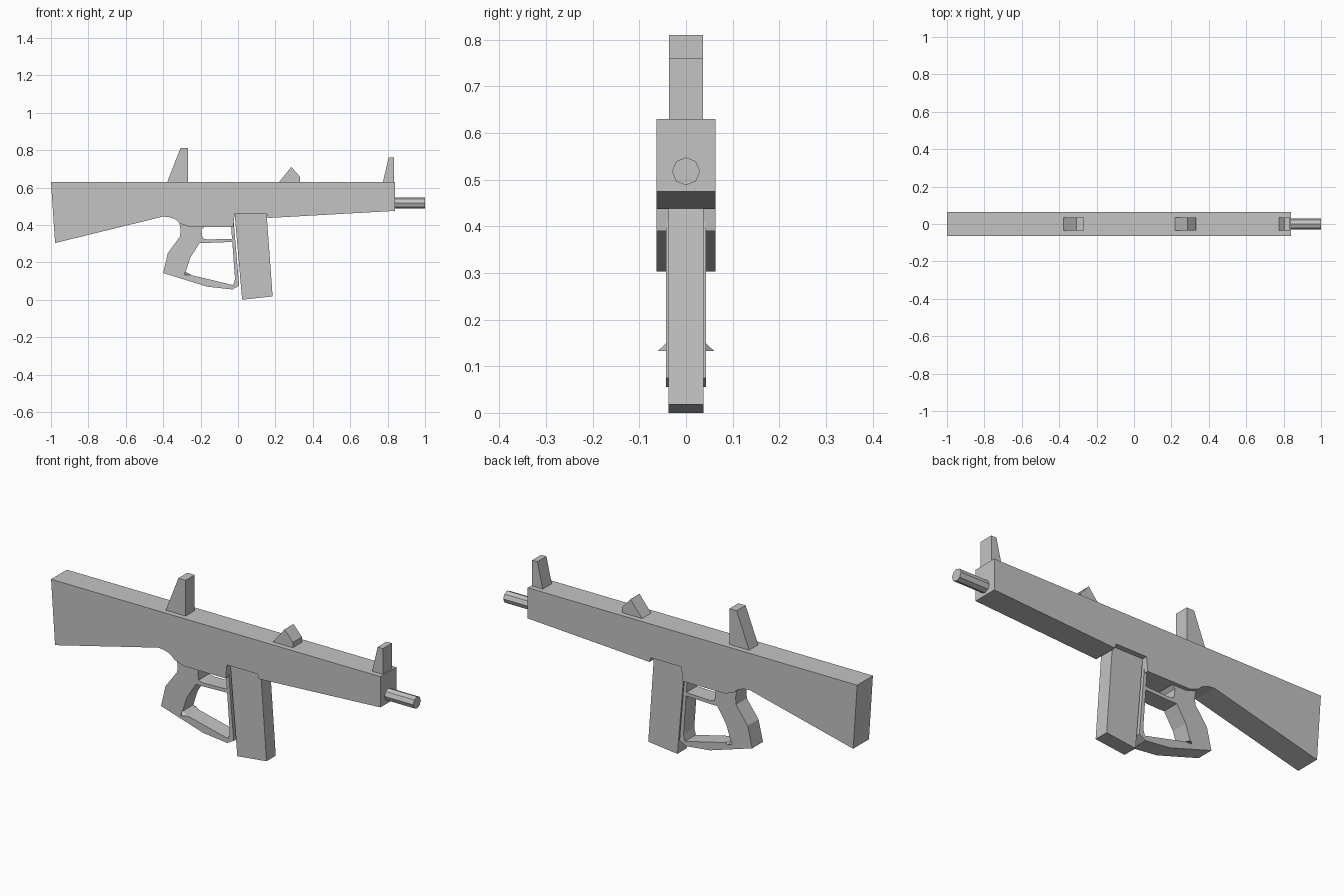
import bpy, bmesh, math

cube = bpy.data.objects.get("Cube")
if cube:
    bpy.data.objects.remove(cube, do_unlink=True)

# Single plain grey finish
grey = bpy.data.materials.new("plain_grey")
grey.use_nodes = True
colour = (0.55, 0.55, 0.55, 1)
grey.diffuse_color = colour
grey.node_tree.nodes["Principled BSDF"].inputs["Base Color"].default_value = colour


def finish(name, bm):
    bmesh.ops.recalc_face_normals(bm, faces=bm.faces[:])
    mesh = bpy.data.meshes.new(name)
    bm.to_mesh(mesh)
    bm.free()
    mesh.materials.append(grey)
    obj = bpy.data.objects.new(name, mesh)
    bpy.context.collection.objects.link(obj)
    return obj


def slab(name, profile, half):
    """Extrude an (x, z) side profile evenly across y."""
    bm = bmesh.new()
    face = bm.faces.new([bm.verts.new((x, -half, z)) for x, z in profile])
    ext = bmesh.ops.extrude_face_region(bm, geom=[face])
    verts = [g for g in ext["geom"] if isinstance(g, bmesh.types.BMVert)]
    bmesh.ops.translate(bm, verts=verts, vec=(0, 2 * half, 0))
    return finish(name, bm)


# Receiver and stock, with a notch for the magazine
slab("body", [
    (-1, 0.63), (0.84, 0.63), (0.84, 0.475), (0.16, 0.437), (0.153, 0.46),
    (-0.018, 0.46), (-0.025, 0.39), (-0.26, 0.39), (-0.31, 0.407),
    (-0.335, 0.43), (-0.365, 0.441), (-0.40, 0.445), (-0.978, 0.303)], 0.063)

# Magazine
slab("magazine", [
    (-0.022, 0.50), (0.150, 0.50), (0.153, 0.46), (0.185, 0.018),
    (0.022, 0.0), (-0.018, 0.46)], 0.037)

# Grip, lower guard and front strut as one open loop
slab("grip_and_guard", [
    (-0.315, 0.42), (-0.307, 0.375), (-0.31, 0.338), (-0.375, 0.25),
    (-0.40, 0.143), (-0.165, 0.07), (-0.03, 0.055), (0.006, 0.075),
    (-0.022, 0.41), (-0.038, 0.41), (-0.016, 0.11), (-0.025, 0.078),
    (-0.25, 0.132), (-0.28, 0.148), (-0.255, 0.225), (-0.205, 0.305),
    (-0.19, 0.33), (-0.195, 0.375), (-0.175, 0.395), (-0.175, 0.42)], 0.043)

# Cross bar between the grip and the strut
slab("cross_bar", [
    (-0.215, 0.305), (-0.195, 0.33), (-0.165, 0.322), (-0.03, 0.326),
    (-0.028, 0.309), (-0.165, 0.304)], 0.043)

# Small pointed lips at the inner corner of the grip
for side, label in ((1, "left"), (-1, "right")):
    bm = bmesh.new()
    a, b, c, d = [bm.verts.new((x, side * y, z)) for x, y, z in (
        (-0.283, 0.042, 0.15), (-0.25, 0.042, 0.133),
        (-0.288, 0.042, 0.133), (-0.275, 0.06, 0.133))]
    for tri in ((a, b, c), (a, b, d), (b, c, d), (a, c, d)):
        bm.faces.new(tri)
    finish("grip_lip_" + label, bm)

# Top sights
slab("rear_sight", [(-0.38, 0.625), (-0.378, 0.63), (-0.308, 0.81),
                    (-0.267, 0.81), (-0.267, 0.625)], 0.036)
slab("middle_sight", [(0.218, 0.625), (0.22, 0.63), (0.285, 0.71),
                      (0.332, 0.657), (0.332, 0.625)], 0.036)
slab("front_sight", [(0.773, 0.625), (0.775, 0.63), (0.805, 0.76),
                     (0.834, 0.76), (0.834, 0.625)], 0.036)

# Octagonal barrel
bm = bmesh.new()
bmesh.ops.create_cone(bm, cap_ends=True, segments=8, radius1=0.03,
                      radius2=0.03, depth=0.2)
barrel = finish("barrel", bm)
barrel.rotation_euler = (0, math.pi / 2, 0)
barrel.location = (0.9, 0, 0.518)
